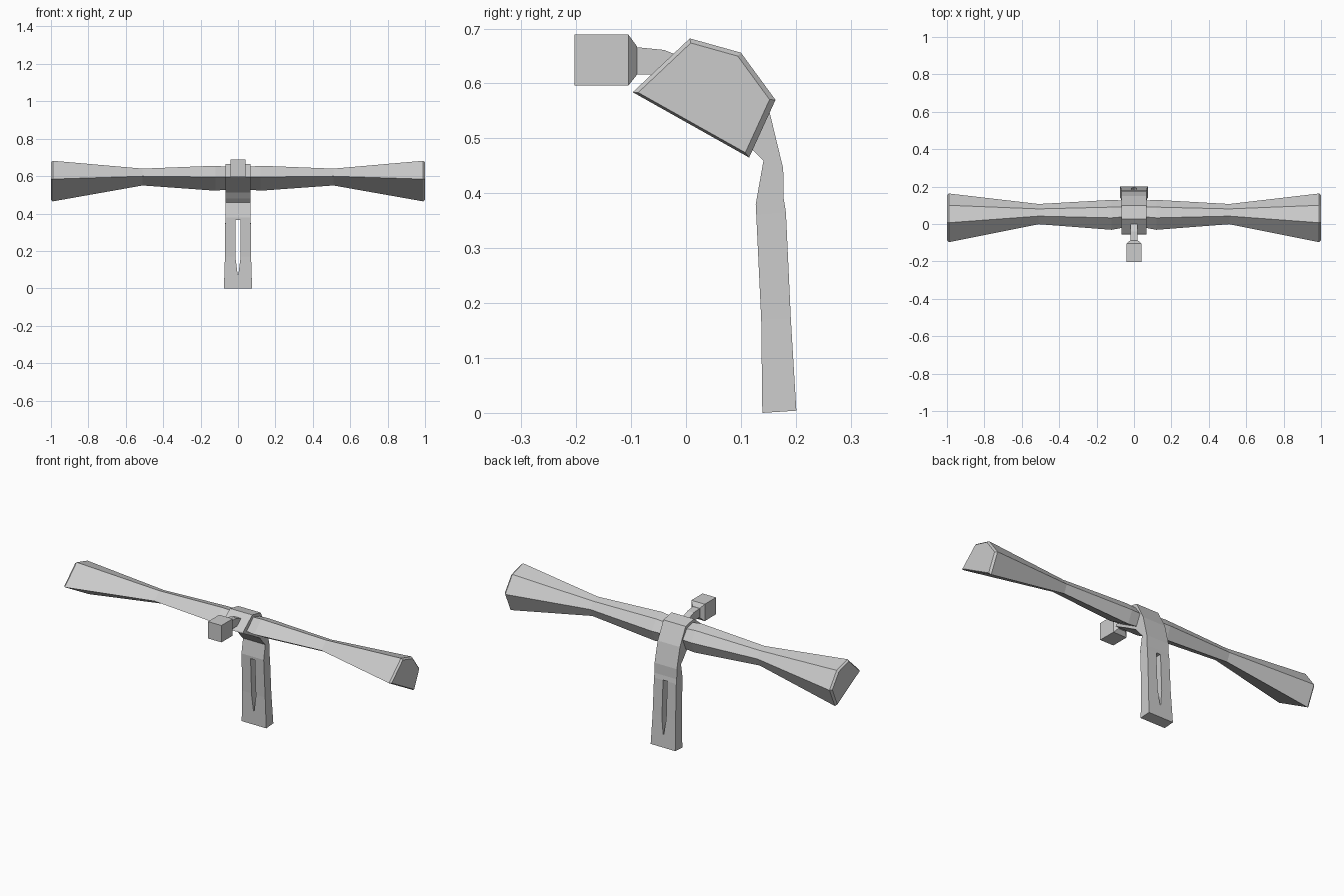
import bpy, bmesh

if "Cube" in bpy.data.objects:
    bpy.data.objects.remove(bpy.data.objects["Cube"])


def loft(name, rings):
    """Skin a list of equal-length point rings into a closed solid."""
    bm = bmesh.new()
    vs = [[bm.verts.new(p) for p in ring] for ring in rings]
    n = len(vs[0])
    for a, b in zip(vs, vs[1:]):
        for i in range(n):
            j = (i + 1) % n
            bm.faces.new((a[i], a[j], b[j], b[i]))
    bm.faces.new(vs[0])
    bm.faces.new(vs[-1][::-1])
    bmesh.ops.recalc_face_normals(bm, faces=bm.faces)
    mesh = bpy.data.meshes.new(name)
    bm.to_mesh(mesh)
    bm.free()
    obj = bpy.data.objects.new(name, mesh)
    bpy.context.collection.objects.link(obj)
    return obj


# Flared five-sided crossbar: (x, scale, front y, bottom z)
section = [(-0.097, 0.584), (0.007, 0.682), (0.10, 0.656), (0.163, 0.57), (0.115, 0.465)]
half = [(0.07, 0.57, -0.022, 0.527), (0.12, 0.615, -0.031, 0.522), (0.51, 0.415, -0.001, 0.55),
        (0.99, 1.0, -0.097, 0.465), (1.0, 0.92, -0.087, 0.474)]
stations = [(-x, s, y, z) for x, s, y, z in reversed(half)] + half
loft("crossbar", [[(x, y0 + s * (y + 0.097), z0 + s * (z - 0.465)) for y, z in section]
                  for x, s, y0, z0 in stations])

# Sleeve over the bar continuing into the grip: outer y,z / inner y,z / half width
path = [(-0.052, 0.603, -0.056, 0.596, 0.068), (0.028, 0.666, 0.02, 0.555, 0.068),
        (0.10, 0.652, 0.095, 0.512, 0.068), (0.15, 0.557, 0.12, 0.48, 0.068),
        (0.177, 0.445, 0.141, 0.459, 0.068), (0.178, 0.39, 0.127, 0.38, 0.068),
        (0.182, 0.365, 0.128, 0.36, 0.068), (0.191, 0.17, 0.137, 0.17, 0.07),
        (0.201, 0.004, 0.139, 0.0, 0.075)]
grip = loft("grip", [[(-w, oy, oz), (w, oy, oz), (w, iy, iz), (-w, iy, iz)]
                     for oy, oz, iy, iz, w in path])

# Pointed slot through the grip
slot = [(-0.013, 0.366), (0.013, 0.366), (0.013, 0.16), (0.002, 0.075), (-0.002, 0.075), (-0.013, 0.16)]
cutter = loft("slot_cutter", [[(x, y, z) for x, z in slot] for y in (0.05, 0.3)])
cutter.hide_render = True
mod = grip.modifiers.new("slot", 'BOOLEAN')
mod.operation = 'DIFFERENCE'
mod.solver = 'EXACT'
mod.object = cutter
bpy.context.view_layer.objects.active = grip
bpy.ops.object.modifier_apply(modifier="slot")
bpy.data.objects.remove(cutter)


# Square-section front head and its neck: (y, half width, bottom z, top z)
def square_loft(name, stations):
    return loft(name, [[(-w, y, b), (w, y, b), (w, y, t), (-w, y, t)] for y, w, b, t in stations])


square_loft("front_head", [(-0.203, 0.041, 0.596, 0.689), (-0.105, 0.041, 0.596, 0.689),
                           (-0.089, 0.022, 0.616, 0.667)])
square_loft("front_neck", [(-0.09, 0.02, 0.616, 0.666), (-0.04, 0.019, 0.616, 0.661),
                           (0.005, 0.019, 0.60, 0.643)])
